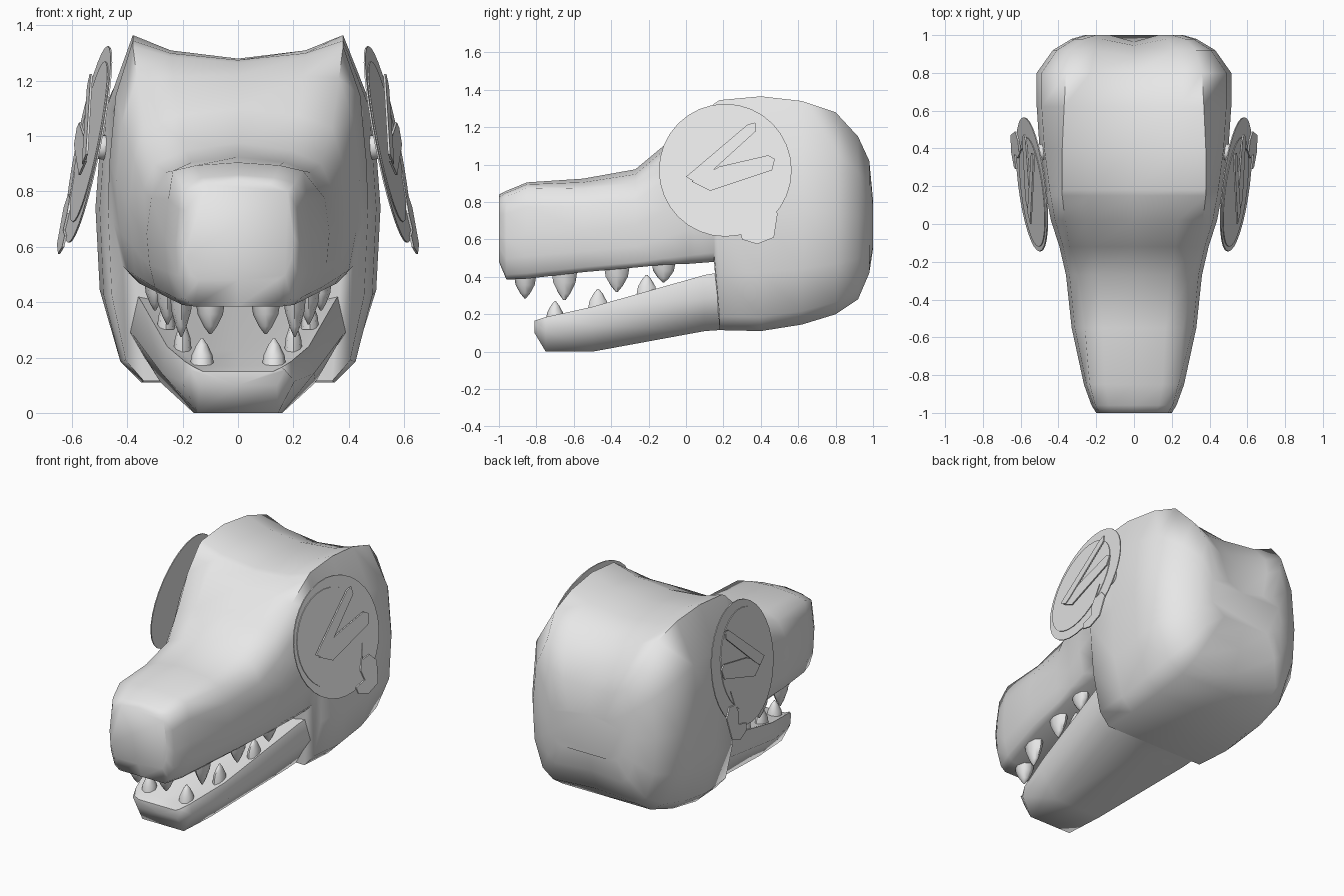
import bpy, bmesh, math

if "Cube" in bpy.data.objects:
    bpy.data.objects.remove(bpy.data.objects["Cube"])

grey = bpy.data.materials.new("plain_grey")
grey.diffuse_color = (0.8, 0.8, 0.8, 1)
grey.use_nodes = True
grey.node_tree.nodes["Principled BSDF"].inputs["Base Color"].default_value = grey.diffuse_color


def finish(bm, name, angle):
    bmesh.ops.recalc_face_normals(bm, faces=bm.faces)
    mesh = bpy.data.meshes.new(name)
    bm.to_mesh(mesh)
    bm.free()
    ob = bpy.data.objects.new(name, mesh)
    bpy.context.collection.objects.link(ob)
    mesh.materials.append(grey)
    bpy.ops.object.select_all(action='DESELECT')
    ob.select_set(True)
    bpy.context.view_layer.objects.active = ob
    bpy.ops.object.shade_smooth_by_angle(angle=math.radians(angle))


def skin(name, rings, angle):
    """Join closed rings of points into one capped surface."""
    bm = bmesh.new()
    rings = [[bm.verts.new(p) for p in ring] for ring in rings]
    n = len(rings[0])
    for a, b in zip(rings, rings[1:]):
        for i in range(n):
            j = (i + 1) % n
            bm.faces.new((a[i], a[j], b[j], b[i]))
    bm.faces.new(rings[0])
    bm.faces.new(rings[-1])
    finish(bm, name, angle)


def mirrored(y, half):
    """Complete a half section that starts and ends on x = 0."""
    return [(x, y, z) for x, z in half] + [(-x, y, z) for x, z in half[-2:0:-1]]


def head_ring(y, crown, ridge, ridge_x, width, low, low_x):
    def up(t):
        return low + (ridge - low) * t
    ring = mirrored(y, [
        (0, crown), (ridge_x * .64, crown + (ridge - crown) * .35), (ridge_x, ridge),
        (width * .95, up(.79)), (width, up(.5)), (width * .97, up(.25)),
        ((width + low_x) / 2, up(.06)), (low_x, low), (0, low)])
    # The back of the skull is slightly hollow along its middle
    return [(x, y - .035 if x == 0 and y > .9 else y, z) for x, y, z in ring]


def jaw_ring(y, floor, width, low, low_x):
    return mirrored(y, [
        (0, floor), (width * .75, floor), (width * .93, floor + .015),
        (width, (floor + low) / 2 + .03), (low_x, low), (0, low)])


# Skull and snout: y, crown z, ridge z, ridge x, half width, bottom z, bottom x
HEAD = [
    (-1, .84, .80, .18, .20, .48, .14),
    (-.96, .86, .83, .205, .225, .385, .16),
    (-.85, .905, .875, .235, .265, .39, .20),
    (-.55, .925, .87, .26, .33, .425, .27),
    (-.27, .975, .90, .30, .36, .45, .32),
    (-.12, 1.10, 1.03, .34, .395, .465, .35),
    (.02, 1.22, 1.21, .365, .44, .47, .36),
    (.15, 1.265, 1.325, .38, .465, .48, .37),
    (.18, 1.275, 1.345, .38, .47, .115, .34),
    (.4, 1.28, 1.365, .38, .50, .11, .35),
    (.62, 1.27, 1.34, .37, .515, .145, .34),
    (.8, 1.20, 1.28, .36, .515, .20, .31),
    (.92, 1.07, 1.15, .33, .43, .28, .29),
    (.98, .94, 1.02, .27, .33, .42, .23),
    (1, .78, .81, .20, .26, .55, .16),
]
skin("head", [head_ring(*row) for row in HEAD], 65)

# Lower jaw: y, floor z, half width, bottom z, bottom x
JAW = [(-.81, .15, .17, .10, .14), (-.75, .17, .205, 0, .145), (-.5, .225, .275, 0, .16),
       (.1, .395, .38, .11, .28), (.25, .42, .40, .12, .28)]
skin("lower_jaw", [jaw_ring(*row) for row in JAW], 65)

# Teeth, bulged cones: x, y, gum z, tip z, radius
TEETH = {
    "upper_front_tooth": (.10, -.86, .395, .285, .06),
    "upper_side_tooth": (.205, -.65, .42, .275, .07),
    "upper_middle_tooth": (.255, -.37, .445, .32, .07),
    "upper_back_tooth": (.30, -.12, .465, .37, .065),
    "lower_front_tooth": (.13, -.70, .175, .27, .05),
    "lower_middle_tooth": (.20, -.47, .235, .335, .055),
    "lower_back_tooth": (.26, -.21, .315, .41, .055),
}


def disc(cy, cz, r, n):
    return [(cy + r * math.cos(math.tau * i / n), cz + r * math.sin(math.tau * i / n))
            for i in range(n)]


def tooth(name, x, y, gum, tip, r):
    levels = ((-.15, 1), (.35, .85), (.75, .45), (1, .08))
    slim = .6 if abs(x) > .15 else .9
    skin(name, [[(x + (a - x) * slim, b, gum + (tip - gum) * t) for a, b in disc(x, y, r * k, 8)]
                for t, k in levels], 60)


def plate(name, s, outline, offset, thick):
    """Flat plate on the tilted side plane, outlined in (y, z)."""
    skin(name, [[(s * (.54 + .12 * (y - .21) - .2 * (z - .97) + d), y, z) for y, z in outline]
                for d in (offset, offset + thick)], 30)


# Parts fixed to the side discs
LONG_HAND = [(0, .935), (.33, 1.215), (.37, 1.225), (.375, 1.18), (.1, .93), (.06, .9)]
SHORT_HAND = [(.03, .91), (.18, .99), (.44, 1.05), (.475, 1.03), (.46, .97), (.13, .86)]
LOBE = [(.4, .87), (.38, .78), (.44, .79), (.49, .74), (.47, .61), (.38, .575),
        (.3, .6), (.29, .64), (.37, .66), (.35, .72)]

for s, side in ((1, "right"), (-1, "left")):
    for name, (x, *rest) in TEETH.items():
        tooth(f"{name}_{side}", s * x, *rest)
    plate(f"disc_{side}", s, disc(.21, .97, .355, 32), -.003, .006)
    plate(f"disc_face_{side}", s, disc(.17, .98, .29, 32), .003, .004)
    plate(f"long_hand_{side}", s, LONG_HAND, .02, .008)
    plate(f"short_hand_{side}", s, SHORT_HAND, .015, .008)
    plate(f"lobe_{side}", s, LOBE, .003, .008)
    # Pin holding the disc to the head
    bm = bmesh.new()
    bmesh.ops.create_uvsphere(bm, u_segments=12, v_segments=8, radius=.045)
    bmesh.ops.translate(bm, verts=bm.verts, vec=(s * .49, .38, .96))
    finish(bm, f"disc_pin_{side}", 60)
